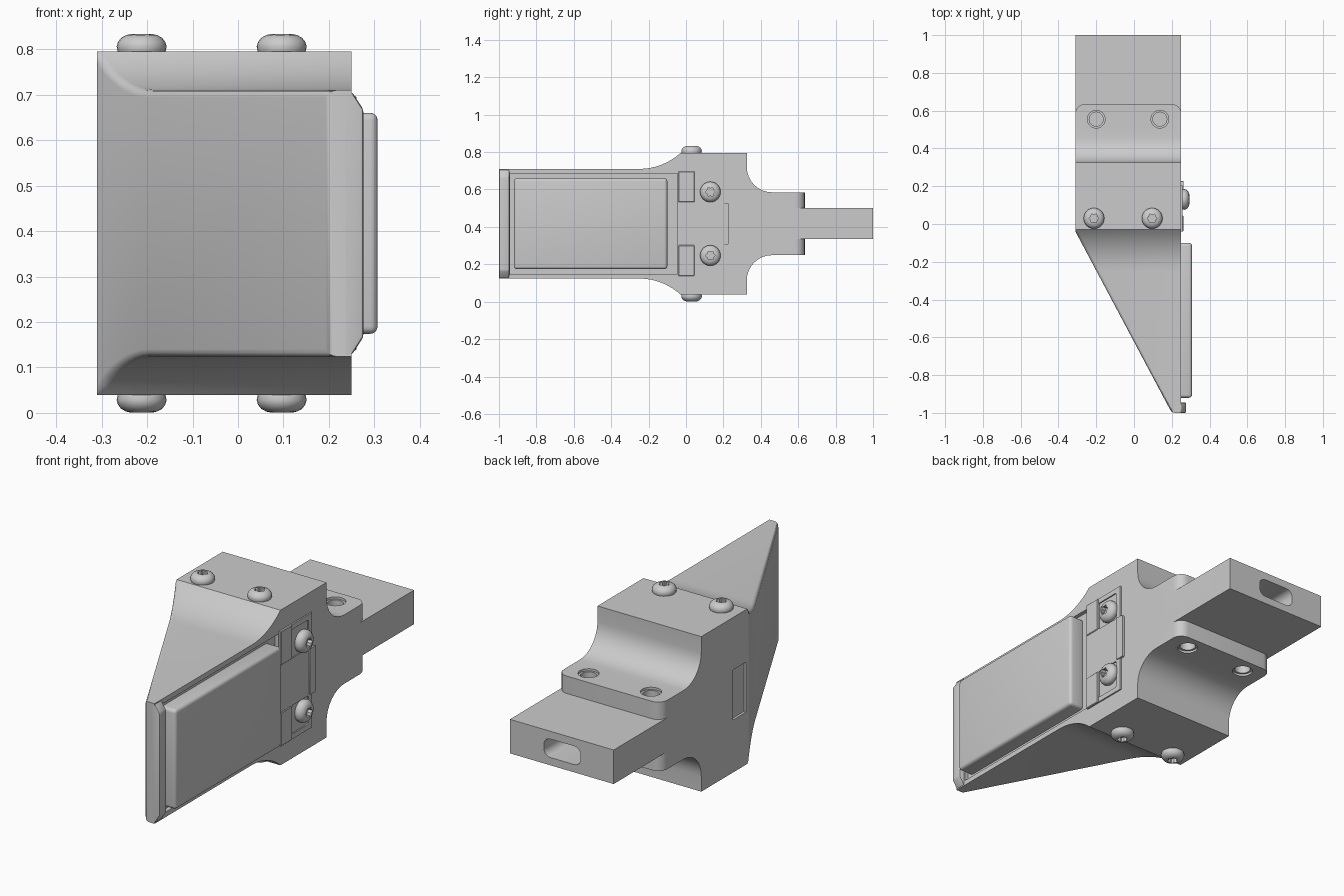
import bpy, bmesh, math
from mathutils import Vector, Matrix

if "Cube" in bpy.data.objects:
    bpy.data.objects.remove(bpy.data.objects["Cube"])

ZC = 0.417          # mid height, everything mirrors about it
L, R = -0.31, 0.25  # body sides


def finish(name, bm):
    bmesh.ops.recalc_face_normals(bm, faces=bm.faces[:])
    me = bpy.data.meshes.new(name)
    bm.to_mesh(me)
    bm.free()
    ob = bpy.data.objects.new(name, me)
    bpy.context.collection.objects.link(ob)
    return ob


def prism_bm(pts, axis, a, b):
    """Extrude a 2D outline along an axis between a and b."""
    place = {'x': lambda p, t: (t, p[0], p[1]),
             'y': lambda p, t: (p[0], t, p[1]),
             'z': lambda p, t: (p[0], p[1], t)}[axis]
    bm = bmesh.new()
    lo = [bm.verts.new(place(p, a)) for p in pts]
    hi = [bm.verts.new(place(p, b)) for p in pts]
    bm.faces.new(lo)
    bm.faces.new(hi)
    for i in range(len(pts)):
        j = (i + 1) % len(pts)
        bm.faces.new((lo[i], lo[j], hi[j], hi[i]))
    bmesh.ops.recalc_face_normals(bm, faces=bm.faces[:])
    return bm


def bevel(bm, w, seg=3, pick=lambda e: True):
    es = [e for e in bm.edges if pick(e)]
    bmesh.ops.bevel(bm, geom=es, offset=w, segments=seg, profile=0.5, affect='EDGES')


def box(name, x, y, z, w=0, seg=3, pick=lambda e: True):
    bm = prism_bm([(y[0], z[0]), (y[1], z[0]), (y[1], z[1]), (y[0], z[1])], 'x', *x)
    if w:
        bevel(bm, w, seg, pick)
    return finish(name, bm)


def along(axis):
    return lambda e: abs((e.verts[0].co - e.verts[1].co).normalized()[axis]) > 0.99


def combine(ob, other, op):
    m = ob.modifiers.new(op, 'BOOLEAN')
    m.operation, m.solver, m.object = op, 'EXACT', other
    other.hide_render = True
    bpy.context.view_layer.objects.active = ob
    bpy.ops.object.modifier_apply(modifier=m.name)
    bpy.data.objects.remove(other)


def smooth(ob, angle=30):
    bpy.ops.object.select_all(action='DESELECT')
    ob.select_set(True)
    bpy.context.view_layer.objects.active = ob
    bpy.ops.object.shade_smooth_by_angle(angle=math.radians(angle))


# Body: side profile with flared neck and concave rear shoulder
half = [(-1, 0.293)]
rad = 0.327
for i in range(9):
    t = math.radians(42.3) * i / 8
    half.append((-0.25 + rad * math.sin(t), 0.293 + rad * (1 - math.cos(t))))
half += [(0.325, 0.378)]
for i in range(9):
    t = math.pi / 2 * i / 8
    half.append((0.46 - 0.135 * math.cos(t), 0.303 - 0.135 * math.sin(t)))
half.append((0.635, 0.168))
outline = [(y, ZC + h) for y, h in half] + [(y, ZC - h) for y, h in reversed(half)]
bm = prism_bm(outline, 'x', L, R)
bevel(bm, 0.05, 6, lambda e: along(2)(e) and all(v.co.y > 0.63 for v in e.verts))

# Slanted cut that turns the front into a wedge
nrm = Vector((-0.96, -0.51, 0))
cut = bmesh.ops.bisect_plane(bm, geom=bm.verts[:] + bm.edges[:] + bm.faces[:], dist=1e-6,
                             plane_co=(L, -0.04, 0), plane_no=nrm, clear_outer=True)
edges = [g for g in cut['geom_cut'] if isinstance(g, bmesh.types.BMEdge)]
bmesh.ops.contextual_create(bm, geom=edges)
bmesh.ops.recalc_face_normals(bm, faces=bm.faces[:])
bm.normal_update()
slant = max(bm.faces, key=lambda f: f.normal.dot(nrm.normalized()))
chosen = {e for e in slant.edges if not (along(2)(e) and e.verts[0].co.y > -0.5)}
bevel(bm, 0.016, 3, lambda e: e in chosen)
body = finish("gripper_body", bm)

# Rear tongue
tongue = box("tongue", (L, R), (0.5, 1.0), (ZC - 0.083, ZC + 0.083))
combine(body, tongue, 'UNION')

# Slot in tongue end, pad recess, notch in the left side
cutters = [
    box("slot_cutter", (-0.132, 0.067), (0.7, 1.1), (ZC - 0.045, ZC + 0.045), 0.035, 5, along(1)),
    box("recess_cutter", (0.23, 0.4), (-0.94, -0.045), (ZC - 0.268, ZC + 0.268)),
    box("notch_cutter", (-0.4, L + 0.012), (-0.02, 0.08), (ZC - 0.122, ZC + 0.122)),
]
# Counterbored bolt holes in both flanges
for x in (-0.2, 0.137):
    for s in (1, -1):
        for r, d in ((0.047, 0.157), (0.037, 0.088)):
            ring = [(x + r * math.cos(k * math.pi / 12), 0.555 + r * math.sin(k * math.pi / 12))
                    for k in range(24)]
            cutters.append(finish("hole_cutter", prism_bm(ring, 'z', *sorted((ZC + s * d, ZC + s * 0.22)))))
for c in cutters:
    combine(body, c, 'DIFFERENCE')
smooth(body)

# Grip pad with rounded edges
smooth(box("grip_pad", (0.22, 0.307), (-0.92, -0.1), (ZC - 0.243, ZC + 0.243), 0.016, 4))

# Lip at the finger tip with slanted ends
bm = prism_bm([(0.235, ZC - 0.29), (0.25, ZC - 0.29), (0.276, ZC - 0.25),
               (0.276, ZC + 0.25), (0.25, ZC + 0.29), (0.235, ZC + 0.29)], 'y', -1.0, -0.945)
bevel(bm, 0.007, 2, lambda e: all(v.co.x > 0.24 for v in e.verts))
smooth(finish("tip_lip", bm))

# Side mounting plate with two screw pockets, corner blocks and rear tab
plate = box("side_plate", (0.24, 0.257), (-0.04, 0.205), (ZC - 0.28, ZC + 0.28))
for s in (1, -1):
    zs = sorted((ZC + s * 0.115, ZC + s * 0.255))
    combine(plate, box("pocket_cutter", (0.251, 0.3), (0.046, 0.178), zs, 0.01, 2, along(0)), 'DIFFERENCE')
    zs = sorted((ZC + s * 0.115, ZC + s * 0.28))
    smooth(box("plate_block", (0.24, 0.261), (-0.04, 0.045), zs, 0.003, 1))
smooth(plate)
smooth(box("plate_tab", (0.24, 0.262), (0.18, 0.228), (ZC - 0.112, ZC + 0.112), 0.008, 2, along(0)))


# Button head screw with six-lobed socket
def screw(loc, direction):
    n = 24
    rings = [(0.05, -0.01, 0), (0.053, 0, 0), (0.055, 0.01, 0), (0.052, 0.02, 0), (0.045, 0.029, 0),
             (0.034, 0.035, 0), (0.022, 0.037, 0.16), (0.022, 0.015, 0.16)]
    mat = Matrix.Translation(loc) @ Vector(direction).to_track_quat('Z', 'Y').to_matrix().to_4x4()
    bm = bmesh.new()
    prev = None
    for r, h, lobe in rings:
        cur = []
        for k in range(n):
            a = 2 * math.pi * k / n
            q = r * (1 + lobe * math.cos(6 * a))
            cur.append(bm.verts.new(mat @ Vector((q * math.cos(a), q * math.sin(a), h))))
        if prev:
            for k in range(n):
                m = (k + 1) % n
                bm.faces.new((prev[k], prev[m], cur[m], cur[k]))
        else:
            bm.faces.new(cur)
        prev = cur
    bm.faces.new(prev)
    smooth(finish("screw", bm))


for s in (1, -1):
    for x in (-0.212, 0.096):
        screw((x, 0.03, ZC + s * 0.379), (0, 0, s))
    screw((0.256, 0.13, ZC + s * 0.17), (1, 0, 0))
